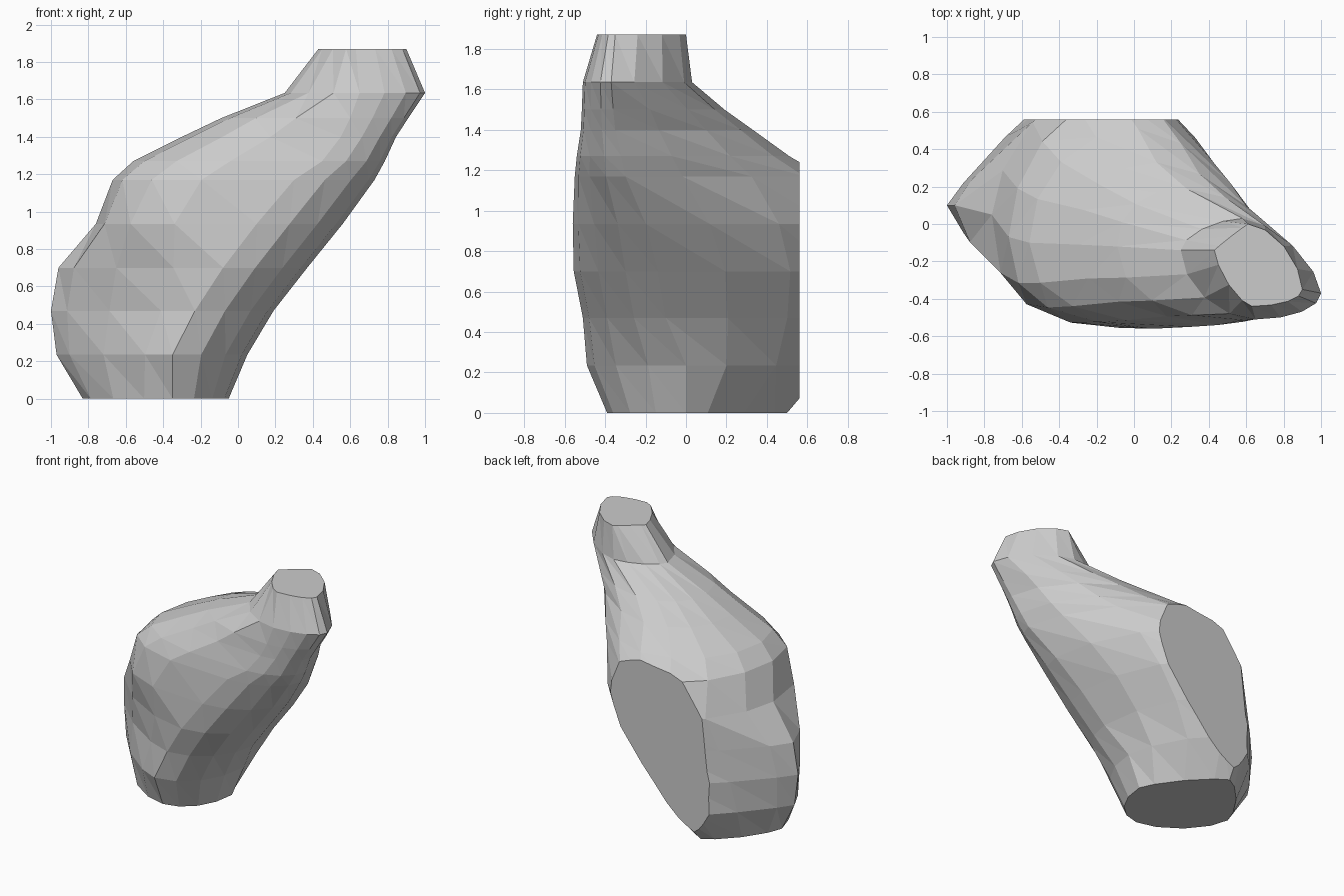
import bpy, bmesh, math

if "Cube" in bpy.data.objects:
    bpy.data.objects.remove(bpy.data.objects["Cube"])

# Each level: z, then left / front / right / back extreme points (x, y), then the
# fullness of the left-front, left-back and right-back quarters (1 round, 2 straight)
LEVELS = [
    (0.00, -0.83, 0.05, -0.35, -0.39, -0.05, 0.00, -0.47, 0.50, 1.2, 1.5, 1.6),
    (0.235, -0.97, 0.10, -0.35, -0.49, 0.05, 0.00, -0.43, 0.70, 1.5, 1.8, 1.3),
    (0.47, -1.00, 0.10, -0.23, -0.51, 0.19, -0.10, -0.33, 0.78, 1.5, 1.8, 1.1),
    (0.70, -0.96, 0.10, -0.08, -0.555, 0.37, -0.14, -0.20, 0.82, 1.25, 1.7, 1.1),
    (0.935, -0.76, 0.05, 0.10, -0.56, 0.56, -0.20, -0.12, 0.80, 0.7, 1.2, 1.2),
    (1.17, -0.67, -0.07, 0.30, -0.55, 0.73, -0.30, -0.10, 0.68, 0.7, 1.1, 1.3),
    (1.27, -0.56, -0.10, 0.45, -0.54, 0.785, -0.32, 0.02, 0.51, 0.75, 1.0, 1.25),
    (1.40, -0.30, -0.11, 0.55, -0.52, 0.845, -0.35, 0.12, 0.33, 0.85, 0.9, 1.2),
    (1.50, -0.09, -0.12, 0.60, -0.515, 0.91, -0.36, 0.28, 0.19, 0.9, 0.9, 1.15),
    (1.635, 0.25, -0.14, 0.65, -0.51, 1.00, -0.37, 0.58, 0.03, 1.1, 1.2, 1.3),
    (1.87, 0.43, -0.14, 0.63, -0.44, 0.90, -0.35, 0.61, 0.00, 1.4, 1.9, 1.2),
]
STEPS = 4  # facets per quarter of a ring


def arc(side, end, e):
    """Quarter superellipse from a side extreme towards a front/back extreme."""
    pts = []
    for i in range(STEPS + 1):
        a = math.pi / 2 * i / STEPS
        c, s = abs(math.cos(a)) ** e, abs(math.sin(a)) ** e
        pts.append((end[0] + (side[0] - end[0]) * c, side[1] + (end[1] - side[1]) * s))
    return pts


def ring(level):
    z, lx, ly, fx, fy, rx, ry, bx, by, e_lf, e_lb, e_rb = level
    L, F, R, B = (lx, ly), (fx, fy), (rx, ry), (bx, by)
    pts = (arc(L, F, e_lf)[:-1] + arc(R, F, 1.0)[:0:-1]
           + arc(R, B, e_rb)[:-1] + arc(L, B, e_lb)[:0:-1])
    return [(x, y, z) for x, y in pts]


# Lofted, faceted body rising into the leaning neck
bm = bmesh.new()
rings = [[bm.verts.new(p) for p in ring(lv)] for lv in LEVELS]
n = 4 * STEPS
for lo, hi in zip(rings, rings[1:]):
    for i in range(n):
        j = (i + 1) % n
        bm.faces.new((lo[i], lo[j], hi[i]))
        bm.faces.new((lo[j], hi[j], hi[i]))
bm.faces.new(rings[0][::-1])
bm.faces.new(rings[-1])

# Flat cut across the back
bmesh.ops.bisect_plane(bm, geom=bm.verts[:] + bm.edges[:] + bm.faces[:],
                       plane_co=(0, 0.56, 0), plane_no=(0, 1, 0), clear_outer=True)
bmesh.ops.holes_fill(bm, edges=[e for e in bm.edges if e.is_boundary], sides=0)
bmesh.ops.recalc_face_normals(bm, faces=bm.faces[:])

mesh = bpy.data.meshes.new("faceted_body")
bm.to_mesh(mesh)
bm.free()
bpy.context.collection.objects.link(bpy.data.objects.new("faceted_body", mesh))
